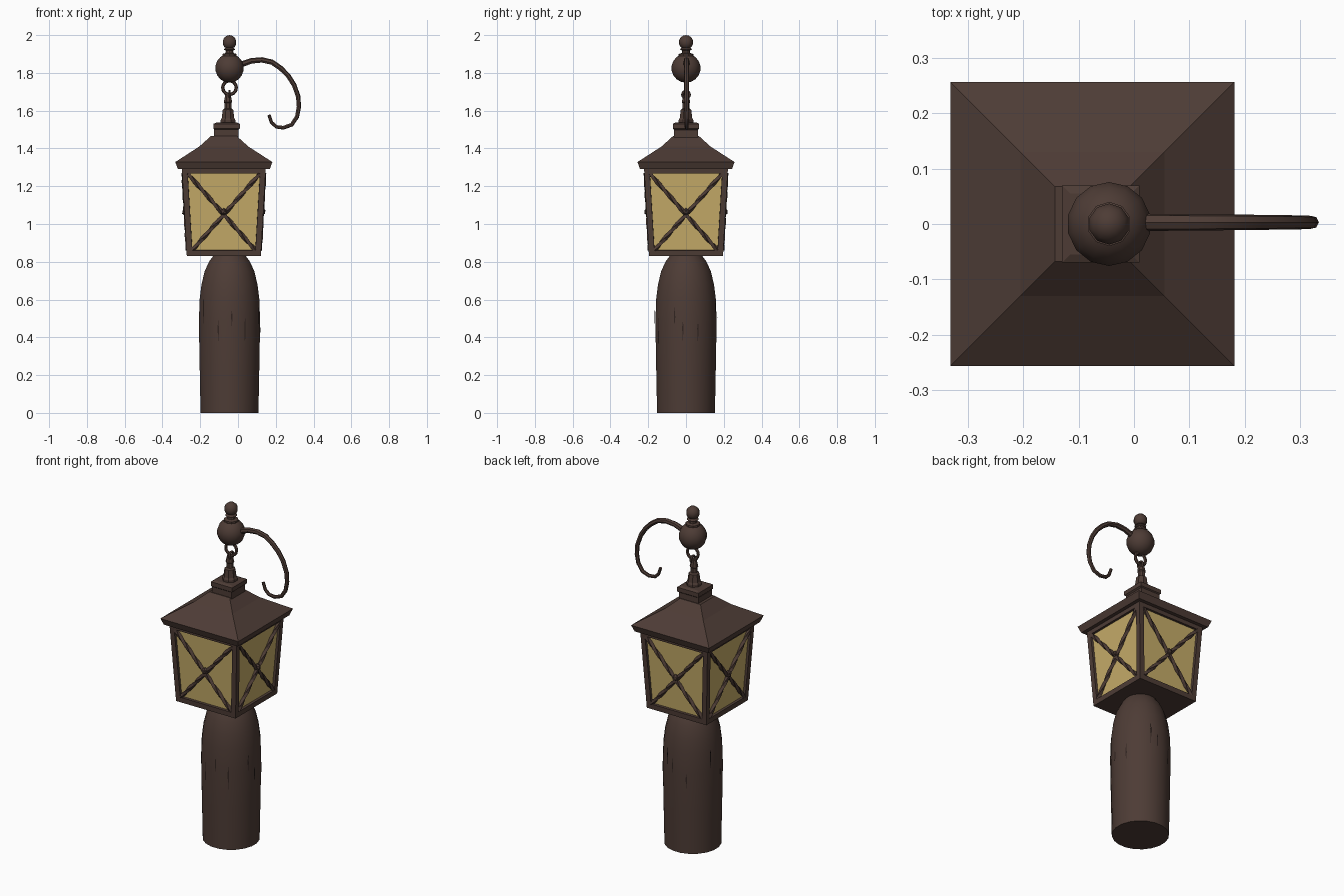
import bpy, bmesh, math, random
from mathutils import Vector, Matrix

if "Cube" in bpy.data.objects:
    bpy.data.objects.remove(bpy.data.objects["Cube"], do_unlink=True)
random.seed(4)


def material(name, rgb):
    m = bpy.data.materials.new(name)
    m.use_nodes = True
    m.diffuse_color = (*rgb, 1)
    m.node_tree.nodes["Principled BSDF"].inputs["Base Color"].default_value = (*rgb, 1)
    return m


BROWN = material("dark bronze", (0.075, 0.045, 0.036))
GLASS = material("amber glass", (0.56, 0.41, 0.14))
CRACK = material("crack shadow", (0.03, 0.018, 0.015))


def finish(bm, name, mats=(BROWN,), smooth=None):
    bmesh.ops.recalc_face_normals(bm, faces=bm.faces)
    me = bpy.data.meshes.new(name)
    bm.to_mesh(me)
    bm.free()
    for m in mats:
        me.materials.append(m)
    ob = bpy.data.objects.new(name, me)
    bpy.context.collection.objects.link(ob)
    if smooth:
        me.shade_smooth()
        me.set_sharp_from_angle(angle=math.radians(smooth))
    return ob


def skin(bm, rings):
    """Join rings of points into a closed tube."""
    loops = [[bm.verts.new(p) for p in r] for r in rings]
    n = len(loops[0])
    for a, b in zip(loops, loops[1:]):
        for i in range(n):
            bm.faces.new((a[i], a[(i + 1) % n], b[(i + 1) % n], b[i]))
    bm.faces.new(loops[0][::-1])
    bm.faces.new(loops[-1])


def lathe(name, cx, profile, sides, smooth=None):
    """Stack of rings; four sides give a square whose half width is the radius."""
    k = math.sqrt(2) if sides == 4 else 1
    turn = math.pi / sides
    bm = bmesh.new()
    skin(bm, [[(cx + r * k * math.cos(turn + math.tau * i / sides),
                r * k * math.sin(turn + math.tau * i / sides), z)
               for i in range(sides)] for r, z in profile])
    return finish(bm, name, smooth=smooth)


def sweep(bm, path, radii, sides, twist=0):
    """Tube along a path, with an optional twist for each step."""
    rings = []
    for i, p in enumerate(path):
        d = (path[min(i + 1, len(path) - 1)] - path[max(i - 1, 0)]).normalized()
        u = d.cross(Vector((0, 1, 0)) if abs(d.y) < 0.6 else Vector((1, 0, 0))).normalized()
        v = d.cross(u)
        rings.append([p + radii[i] * (u * math.cos(a) + v * math.sin(a))
                      for a in (math.tau * j / sides + twist * i for j in range(sides))])
    skin(bm, rings)


def ball(name, loc, r, u, v):
    bm = bmesh.new()
    bmesh.ops.create_uvsphere(bm, u_segments=u, v_segments=v, radius=r,
                              matrix=Matrix.Translation(loc))
    finish(bm, name, smooth=40)


LX, PX = -0.075, -0.045   # lantern and post axes

# Post with rounded shoulders
post = [(0.155, 0), (0.16, 0.25), (0.164, 0.48), (0.16, 0.6),
        (0.15, 0.68), (0.133, 0.75), (0.11, 0.8), (0.08, 0.84)]
lathe("post", PX, post, 20, smooth=40)

# Narrow cracks in the post
bm = bmesh.new()
for i in range(12):
    a = math.tau * i / 12 + random.uniform(-0.2, 0.2)
    z, h = random.uniform(0.42, 0.58), random.uniform(0.04, 0.08)
    pts = []
    for da, dz in ((0, -h), (0.03, 0), (0.01, h), (-0.02, 0.3 * h)):
        pts.append(bm.verts.new((PX + 0.166 * math.cos(a + da), 0.166 * math.sin(a + da), z + dz)))
    bm.faces.new(pts)
finish(bm, "post_cracks", (CRACK,))

# Tapered lantern body with recessed panes
bm = bmesh.new()
skin(bm, [[(LX + sx * h, sy * h, z) for sx, sy in ((1, 1), (-1, 1), (-1, -1), (1, -1))]
          for h, z in ((0.196, 0.83), (0.222, 1.295))])
bmesh.ops.recalc_face_normals(bm, faces=bm.faces)
sides = [f for f in bm.faces if abs(f.normal.z) < 0.5]
bmesh.ops.inset_individual(bm, faces=sides, thickness=0.042)
bmesh.ops.inset_individual(bm, faces=sides, thickness=0.001, depth=-0.014)
panes = []
for f in sides:
    f.material_index = 1
    panes.append(([v.co.copy() for v in f.verts], f.normal.copy()))
finish(bm, "lantern_body", (BROWN, GLASS))

# Twisted cross bars with a centre boss on each pane
for label, (corners, normal) in enumerate(panes, 1):
    bm = bmesh.new()
    for a, b in ((0, 2), (1, 3)):
        p, q = corners[a] + normal * 0.007, corners[b] + normal * 0.007
        steps = 20
        sweep(bm, [p.lerp(q, i / steps) for i in range(steps + 1)],
              [0.0125] * (steps + 1), 4, twist=0.45)
    mid = sum(corners, Vector()) / 4 + normal * 0.007
    bmesh.ops.create_icosphere(bm, subdivisions=1, radius=0.021,
                               matrix=Matrix.Translation(mid))
    finish(bm, f"cross_bars_{label}")

# Roof, neck and square cap
lathe("roof", LX, [(0.243, 1.29), (0.257, 1.328), (0.13, 1.41), (0.068, 1.466)], 4)
lathe("roof_neck", -0.062, [(0.064, 1.45), (0.064, 1.5)], 4)
lathe("roof_cap", -0.06, [(0.062, 1.498), (0.07, 1.505), (0.07, 1.53), (0.055, 1.537)], 4)

# Stepped finial below the ring
lathe("finial", -0.053, [(0.042, 1.53), (0.042, 1.55), (0.036, 1.56), (0.03, 1.605),
                         (0.02, 1.612), (0.02, 1.64), (0.024, 1.645), (0.015, 1.685)], 8)

# Hanging ring, with a small link through its base
for name, z, r, t, flat in (("hanging_ring", 1.722, 0.036, 0.009, False),
                            ("small_link", 1.685, 0.019, 0.007, True)):
    bpy.ops.mesh.primitive_torus_add(major_segments=14, minor_segments=6, major_radius=r,
                                     minor_radius=t, location=(PX, 0, z),
                                     rotation=(math.pi / 2, 0, math.pi / 2 if flat else 0))
    ring = bpy.context.object
    ring.name = name
    ring.data.materials.append(BROWN)
    bpy.ops.object.shade_smooth_by_angle()

# Balls and collar at the top
ball("main_ball", (PX, 0, 1.825), 0.077, 14, 9)
lathe("ball_collar", PX, [(0.04, 1.885), (0.04, 1.9), (0.022, 1.905),
                          (0.02, 1.918), (0.033, 1.924), (0.02, 1.936)], 10)
ball("top_ball", (PX, 0, 1.962), 0.038, 10, 7)

# Curled side hook
hook = [(0.02, 1.845), (0.07, 1.863), (0.127, 1.868), (0.18, 1.856), (0.225, 1.825),
        (0.265, 1.785), (0.297, 1.735), (0.318, 1.675), (0.322, 1.62), (0.312, 1.568),
        (0.284, 1.526), (0.24, 1.51), (0.203, 1.515), (0.178, 1.538), (0.164, 1.578)]
bm = bmesh.new()
sweep(bm, [Vector((x, 0.003, z)) for x, z in hook],
      [0.016 - 0.0005 * i for i in range(len(hook))], 7)
finish(bm, "side_hook", smooth=50)
